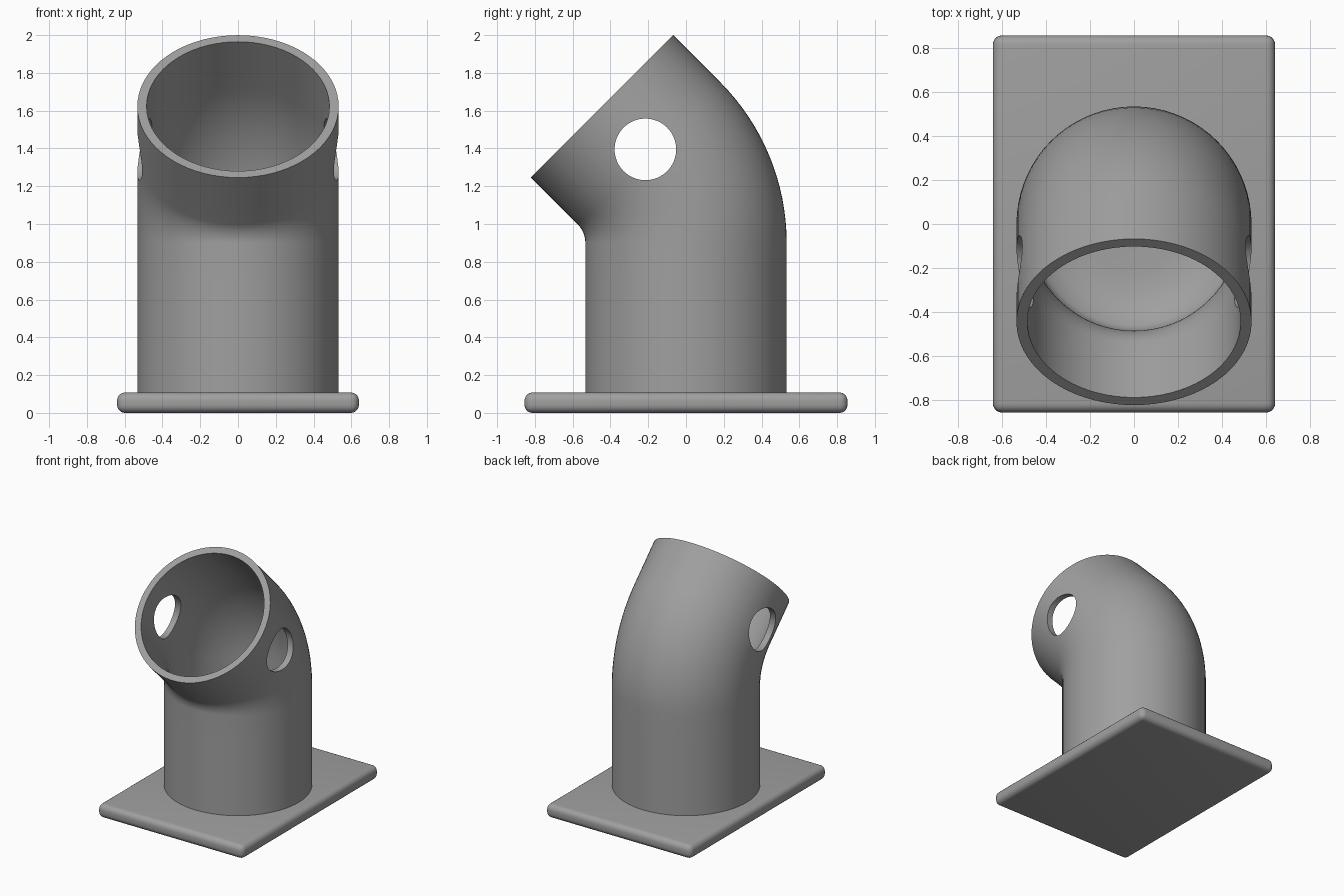
import bpy, bmesh, math
from mathutils import Vector

if "Cube" in bpy.data.objects:
    bpy.data.objects.remove(bpy.data.objects["Cube"])

R_OUT, R_IN = 0.533, 0.484      # pipe radii
BEND_Z, BEND_R = 0.90, 0.672    # start height and centreline radius of the bend
TILT, STRAIGHT = math.radians(45), 0.35
SEGS = 72

grey = bpy.data.materials.new("grey")
grey.diffuse_color = (0.35, 0.35, 0.35, 1)
grey.use_nodes = True
grey.node_tree.nodes["Principled BSDF"].inputs["Base Color"].default_value = grey.diffuse_color


def make_object(name, bm):
    bmesh.ops.recalc_face_normals(bm, faces=bm.faces)
    mesh = bpy.data.meshes.new(name)
    bm.to_mesh(mesh)
    bm.free()
    obj = bpy.data.objects.new(name, mesh)
    bpy.context.collection.objects.link(obj)
    mesh.materials.append(grey)
    return obj


def smooth(obj):
    bpy.ops.object.select_all(action='DESELECT')
    obj.select_set(True)
    bpy.context.view_layer.objects.active = obj
    bpy.ops.object.shade_smooth_by_angle(angle=math.radians(35))


def ring(bm, centre, tilt, radius):
    side, up = Vector((1, 0, 0)), Vector((0, math.cos(tilt), math.sin(tilt)))
    return [bm.verts.new(centre + radius * (math.cos(a) * side + math.sin(a) * up))
            for a in (2 * math.pi * i / SEGS for i in range(SEGS))]


def pipe_path(bottom):
    # Upright run, 45 degree bend, then the short straight mouth
    path = [(Vector((0, 0, bottom + (BEND_Z - bottom) * i / 4)), 0) for i in range(4)]
    for i in range(17):
        t = TILT * i / 16
        path.append((Vector((0, BEND_R * (math.cos(t) - 1), BEND_Z + BEND_R * math.sin(t))), t))
    end = path[-1][0]
    axis = Vector((0, -math.sin(TILT), math.cos(TILT)))
    path += [(end + axis * STRAIGHT * i / 3, TILT) for i in (1, 2, 3)]
    return path


# Base plate with rounded edges
bm = bmesh.new()
bmesh.ops.create_cube(bm, size=1)
for v in bm.verts:
    v.co = Vector((v.co.x * 1.28, v.co.y * 1.71, (v.co.z + 0.5) * 0.108))
bmesh.ops.bevel(bm, geom=bm.edges[:], offset=0.042, segments=5, profile=0.5, affect='EDGES')
smooth(make_object("base_plate", bm))

# Hollow bent pipe: outer skin, mouth rim, inner skin and dished floor
bm = bmesh.new()
rings = [ring(bm, c, t, R_OUT) for c, t in pipe_path(0.06)]
rings += [ring(bm, c, t, R_IN) for c, t in reversed(pipe_path(0.24))]
for radius, z in ((0.46, 0.20), (0.39, 0.155), (0.31, 0.128), (0.22, 0.118)):
    rings.append(ring(bm, Vector((0, 0, z)), 0, radius))
for a, b in zip(rings, rings[1:]):
    for i in range(SEGS):
        j = (i + 1) % SEGS
        bm.faces.new((a[i], a[j], b[j], b[i]))
bm.faces.new(rings[0])
bm.faces.new(rings[-1])
pipe = make_object("bent_pipe", bm)

# Round cross hole through both side walls
bpy.ops.mesh.primitive_cylinder_add(vertices=64, radius=0.163, depth=1.6,
                                    location=(0, -0.215, 1.395),
                                    rotation=(0, math.pi / 2, 0))
cutter = bpy.context.object
cutter.name = "hole_cutter"
cutter.hide_render = True
cutter.data.materials.append(grey)
cut = pipe.modifiers.new("side_holes", 'BOOLEAN')
cut.operation, cut.solver, cut.object = 'DIFFERENCE', 'EXACT', cutter
bpy.context.view_layer.objects.active = pipe
bpy.ops.object.modifier_apply(modifier=cut.name)
bpy.data.objects.remove(cutter)
smooth(pipe)
